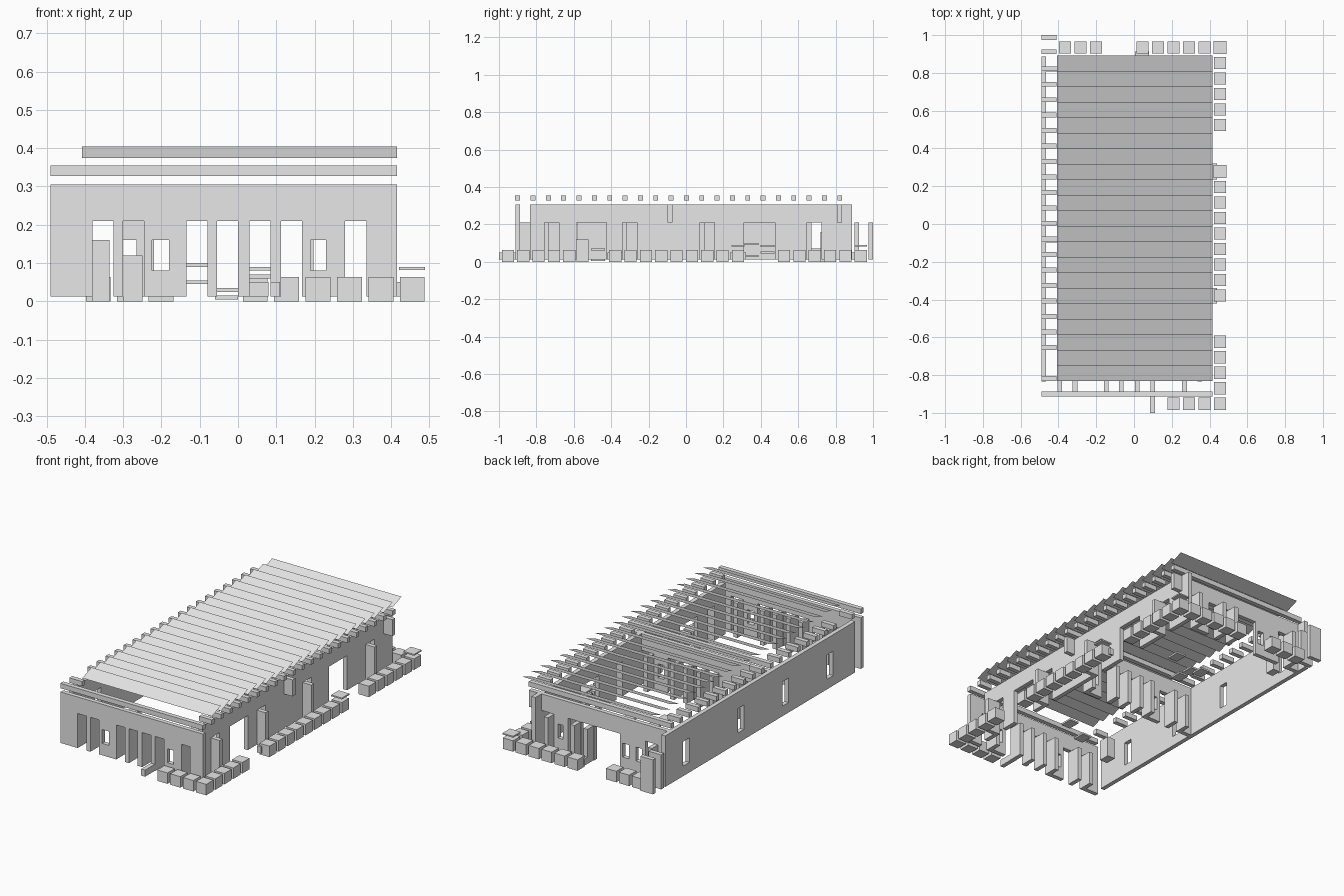
import bpy
import bmesh
from mathutils import Matrix, Vector

cube = bpy.data.objects.get("Cube")
if cube:
    bpy.data.objects.remove(cube, do_unlink=True)

grey = bpy.data.materials.new("light grey")
grey.use_nodes = True
colour = (0.8, 0.8, 0.8, 1)
grey.diffuse_color = colour
grey.node_tree.nodes["Principled BSDF"].inputs["Base Color"].default_value = colour

PITCH = 0.082      # spacing of blocks, beams and roof slats
T = 0.025          # wall and leaf thickness
BASE, DOOR, TOP = 0.012, 0.21, 0.305
LEFT, RIGHT = -0.49, 0.415


def finish(name, bm):
    mesh = bpy.data.meshes.new(name)
    bm.to_mesh(mesh)
    bm.free()
    mesh.materials.append(grey)
    obj = bpy.data.objects.new(name, mesh)
    bpy.context.collection.objects.link(obj)
    return obj


def boxes(name, items):
    """One object from boxes given as (x0, x1, y0, y1, z0, z1)."""
    bm = bmesh.new()
    for x0, x1, y0, y1, z0, z1 in items:
        centre = Vector((x0 + x1, y0 + y1, z0 + z1)) / 2
        size = Matrix.Diagonal((x1 - x0, y1 - y0, z1 - z0, 1))
        bmesh.ops.create_cube(bm, size=1, matrix=Matrix.Translation(centre) @ size)
    return finish(name, bm)


def wall(name, axis, pos, start, end, openings):
    """Straight wall along an axis, split around openings (from, to, sill, head)."""
    runs, at = [], start
    for a, b, sill, head in sorted(openings):
        runs.append((at, a, BASE, TOP))
        runs.append((a, b, head, TOP))
        if sill > BASE:
            runs.append((a, b, BASE, sill))
        at = b
    if at < end:
        runs.append((at, end, BASE, TOP))
    if axis == "x":
        items = [(a, b, pos, pos + T, z0, z1) for a, b, z0, z1 in runs]
    else:
        items = [(pos, pos + T, a, b, z0, z1) for a, b, z0, z1 in runs]
    return boxes(name, items)


# Door and window layout shared by the end walls and the middle wall
door_starts = [-0.38, -0.30, -0.135, -0.055, 0.03, 0.112, 0.28]
doors = [(x, x + 0.055, BASE, DOOR) for x in door_starts]
windows = [(-0.225, -0.18, 0.08, 0.16), (0.19, 0.23, 0.08, 0.16)]
beam_end = [(0.36, RIGHT, BASE, DOOR)]    # header runs on past the right wall

# Front wall and its open door leaves
wall("front_wall", "x", -0.912, LEFT, RIGHT, doors + windows)
boxes("front_door_leaves",
      [(x - T, x, -0.887, -0.83, BASE, DOOR) for x in door_starts])

# Middle wall with its leaves
wall("middle_wall", "x", -0.098, -0.465, RIGHT, doors + windows + beam_end)
boxes("middle_door_leaves",
      [(x - T, x, -0.073, -0.016, BASE, DOOR) for x in door_starts])

# Back wall with a wide entrance and outward leaves
back_doors = [d for d in doors if not -0.31 < d[0] < 0.0]
back_windows = [(-0.305, -0.265, 0.08, 0.16), (-0.22, -0.18, 0.08, 0.16),
                (0.197, 0.23, 0.08, 0.16)]
wall("back_wall", "x", 0.808, -0.465, RIGHT,
     back_doors + back_windows + [(-0.165, 0.0, BASE, DOOR)] + beam_end)
boxes("back_door_leaves",
      [(d[0] - T, d[0], 0.833, 0.888, BASE, DOOR) for d in back_doors])
boxes("back_corner_panels",
      [(LEFT, -0.41, y, y + T, BASE, DOOR) for y in (0.90, 0.975)])

# Left wall with four windows
left_windows = [(y, y + 0.055, 0.07, DOOR) for y in (-0.635, -0.23, 0.175, 0.67)]
wall("left_wall", "y", LEFT, -0.835, 0.888, left_windows)

# Right wall, set in under the eaves, with outward leaves and two wide entrances
side_starts = [-0.735, -0.318, 0.098, 0.67]
side_doors = [(y, y + 0.055, BASE, DOOR) for y in side_starts]
wide = [(-0.585, -0.425, BASE, DOOR), (0.31, 0.475, BASE, DOOR)]
wall("right_wall", "y", 0.335, -0.835, 0.888, side_doors + wide)
boxes("side_door_leaves",
      [(0.36, RIGHT, y - T, y, BASE, DOOR) for y in side_starts])

# Blocks around the right, front and back edges
S = 0.0325
spots = [(0.455, -0.952 + PITCH * k) for k in range(24) if k not in (5, 6, 16, 17)]
spots += [(0.455 - PITCH * k, -0.952) for k in range(1, 4)]
spots += [(0.455 - PITCH * k, 0.934) for k in range(1, 11) if k not in (6, 7)]
boxes("edge_blocks", [(x - S, x + S, y - S, y + S, 0, 0.063) for x, y in spots])
boxes("end_slabs", [(0.085, 0.11, -1.0, -0.912, BASE, 0.05),
                    (RIGHT, 0.44, -0.42, -0.34, BASE, 0.05),
                    (RIGHT, 0.44, 0.235, 0.32, BASE, 0.05),
                    (0.005, 0.08, 0.888, 0.912, BASE, 0.05)])
boxes("raised_plates", [(x - 0.034, x + 0.034, y - 0.034, y + 0.034, 0.082, 0.09)
                        for x, y in ((0.455, 0.278), (0.455, 0.934))])

# Low furniture inside
boxes("inner_cabinets", [(-0.38, -0.335, 0.72, 0.78, 0, 0.16),
                         (-0.30, -0.25, -0.585, -0.52, 0, 0.12)])
steps = [(-0.11, 0.35, 0.10), (-0.11, 0.435, 0.055), (-0.03, 0.35, 0.035),
         (0.06, 0.435, 0.09), (0.06, -0.47, 0.07), (-0.03, -0.47, 0.015)]
boxes("inner_steps", [(x - 0.03, x + 0.03, y - 0.037, y + 0.037, z - 0.01, z)
                      for x, y, z in steps])

# Rafter ends over the side walls, with full beams over the cross walls
rafters = []
for j in range(22):
    y = -0.9 + PITCH * j
    if j in (0, 10, 21):
        spans = [(LEFT, RIGHT)]
    elif j == 2:
        spans = [(0.335, RIGHT)]
    else:
        spans = [(LEFT, -0.41), (0.335, RIGHT)]
    rafters += [(a, b, y - 0.013, y + 0.013, 0.327, 0.355) for a, b in spans]
boxes("rafter_ends", rafters)

# Tilted roof slats
bm = bmesh.new()
for i in range(21):
    y = -0.83 + PITCH * i
    corners = [(-0.408, y, 0.375), (RIGHT, y, 0.375),
               (RIGHT, y + PITCH, 0.405), (-0.408, y + PITCH, 0.405)]
    bm.faces.new([bm.verts.new(c) for c in corners])
finish("roof_slats", bm)
